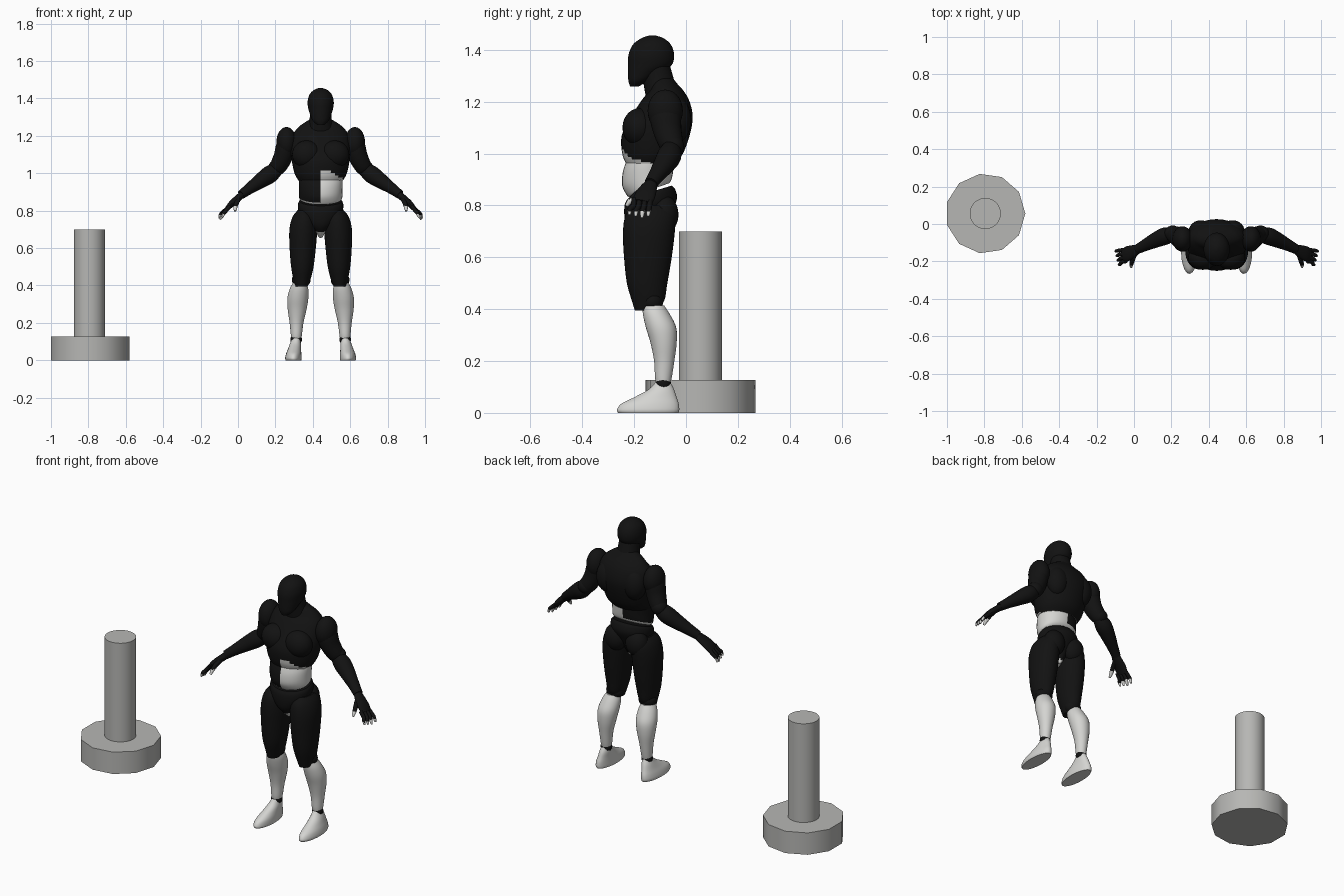
import bpy, bmesh, math
from mathutils import Vector

CX = 0.442  # lateral centre of the figure


def material(name, rgb):
    m = bpy.data.materials.new(name)
    m.diffuse_color = (*rgb, 1)
    return m


BLACK = material("black", (0.006, 0.006, 0.006))
LIGHT = material("light grey", (0.66, 0.66, 0.64))
STONE = material("stand grey", (0.47, 0.47, 0.455))


def finish(bm, name, mats, rule=None):
    bmesh.ops.recalc_face_normals(bm, faces=bm.faces)
    for f in bm.faces:
        if rule:
            c = f.calc_center_median()
            f.material_index = int(rule(c.x - CX, c.y, c.z))
    me = bpy.data.meshes.new(name)
    bm.to_mesh(me)
    bm.free()
    ob = bpy.data.objects.new(name, me)
    bpy.context.collection.objects.link(ob)
    for m in mats:
        me.materials.append(m)
    bpy.ops.object.select_all(action='DESELECT')
    ob.select_set(True)
    bpy.context.view_layer.objects.active = ob
    bpy.ops.object.shade_smooth_by_angle(angle=math.radians(40))
    return ob


def spline(pts, steps):
    """Catmull-Rom through rows of numbers."""
    out = []
    for i in range(len(pts) - 1):
        p0, p1, p2, p3 = (pts[max(i - 1, 0)], pts[i], pts[i + 1], pts[min(i + 2, len(pts) - 1)])
        for s in range(steps):
            t = s / steps
            out.append([0.5 * (2 * b + (c - a) * t + (2 * a - 5 * b + 4 * c - d) * t * t
                               + (3 * b - a - 3 * c + d) * t ** 3)
                        for a, b, c, d in zip(p0, p1, p2, p3)])
    return out + [list(pts[-1])]


def loft(name, rows, mats=(BLACK,), rule=None, sx=1, n=32, steps=4, upright=False, tilt=0, cx=CX):
    """Tube through rows of (x, y, z, radius_a, radius_b)."""
    rows = spline(rows, steps)
    pos = [Vector(r[:3]) for r in rows]
    bm = bmesh.new()
    rings = []
    for i, r in enumerate(rows):
        if upright:
            a, b = Vector((1, 0, 0)), Vector((0, 1, 0))
        else:
            t = (pos[min(i + 1, len(pos) - 1)] - pos[max(i - 1, 0)]).normalized()
            y = Vector((0, 1, 0))
            a = (y - t * y.dot(t)).normalized()
            b = t.cross(a)
        ring = []
        for k in range(n):
            g = 2 * math.pi * k / n
            p = pos[i] + a * max(r[3], .002) * math.cos(g) + b * max(r[4], .002) * math.sin(g)
            ring.append(bm.verts.new((cx + sx * p.x, p.y, p.z + tilt * (p.y + .15))))
        rings.append(ring)
    for r0, r1 in zip(rings, rings[1:]):
        for k in range(n):
            bm.faces.new((r0[k], r0[(k + 1) % n], r1[(k + 1) % n], r1[k]))
    bm.faces.new(rings[0])
    bm.faces.new(rings[-1])
    return finish(bm, name, mats, rule)


def stack(name, rows, **kw):
    """Upright loft from rows of (z, x, y_front, y_back, half_width)."""
    return loft(name, [(x, (f + b) / 2, z, w, (b - f) / 2) for z, x, f, b, w in rows],
                upright=True, **kw)


def ball(name, c, r, sx=1):
    bm = bmesh.new()
    bmesh.ops.create_uvsphere(bm, u_segments=24, v_segments=14, radius=1)
    for v in bm.verts:
        v.co = (CX + sx * (c[0] + v.co.x * r[0]), c[1] + v.co.y * r[1], c[2] + v.co.z * r[2])
    return finish(bm, name, (BLACK,))


# Display stand: eleven-sided base and round column
for nm, z0, z1, rad, sides in (("stand_base", 0, .127, .214, 11), ("stand_column", .127, .70, .083, 36)):
    loft(nm, [(0, .056, z0, rad, rad), (0, .056, z1, rad, rad)], mats=(STONE,), n=sides,
         steps=1, upright=True, cx=-.795)

# Head and neck
stack("head", [(1.258, 0, -.215, -.185, .018), (1.28, 0, -.222, -.145, .042), (1.31, 0, -.224, -.10, .055),
               (1.34, 0, -.224, -.056, .065), (1.38, 0, -.222, -.046, .070), (1.42, 0, -.205, -.058, .060),
               (1.445, 0, -.172, -.087, .036), (1.456, 0, -.14, -.12, .008)])
stack("neck", [(1.22, 0, -.155, -.03, .070), (1.28, 0, -.165, -.045, .060), (1.35, 0, -.17, -.065, .055)])

# Chest, with the rib arch light on one half
stack("chest", [(.962, 0, -.232, -.045, .120), (1.0, 0, -.246, -.012, .140), (1.07, 0, -.248, .014, .155),
                (1.14, 0, -.212, .026, .162), (1.20, 0, -.175, .014, .152), (1.24, 0, -.145, -.008, .125),
                (1.265, 0, -.135, -.03, .095), (1.29, 0, -.125, -.05, .055)],
      mats=(BLACK, LIGHT), rule=lambda x, y, z: x > 0 and y < -.13 and z < 1.03 - .5 * x)

# Abdomen: one light half and a light lower rim
stack("abdomen", [(.856, 0, -.22, -.065, .108), (.87, 0, -.23, -.055, .116), (.91, 0, -.246, -.048, .116),
                  (.96, 0, -.244, -.045, .117), (1.0, 0, -.23, -.05, .112)], tilt=.35,
      mats=(BLACK, LIGHT), rule=lambda x, y, z: x > 0 or z - .35 * (y + .15) < .868)

# Pelvis with a light patch underneath
stack("pelvis", [(.66, 0, -.17, -.11, .012), (.69, 0, -.195, -.09, .03), (.74, 0, -.228, -.06, .075),
                 (.79, 0, -.238, -.035, .115), (.83, 0, -.236, -.042, .121), (.848, 0, -.225, -.055, .114)],
      tilt=.3, mats=(BLACK, LIGHT), rule=lambda x, y, z: z < .69)

for sx, side in ((1, "left"), (-1, "right")):
    # Torso muscles
    ball("pectoral_" + side, (.075, -.18, 1.10), (.078, .065, .075), sx)
    ball("shoulder_blade_" + side, (.085, -.04, 1.13), (.065, .06, .09), sx)
    ball("buttock_" + side, (.068, -.085, .765), (.064, .056, .075), sx)

    # Arm
    ball("shoulder_" + side, (.183, -.08, 1.165), (.054, .068, .082), sx)
    loft("upper_arm_" + side, [(.178, -.08, 1.20, .045, .035), (.187, -.08, 1.15, .06, .050),
                               (.200, -.072, 1.09, .055, .051), (.230, -.056, 1.03, .045, .044),
                               (.245, -.055, 1.005, .03, .03)], sx=sx, n=24)
    ball("elbow_" + side, (.235, -.05, 1.03), (.045, .042, .042), sx)
    loft("forearm_" + side, [(.225, -.055, 1.03, .03, .035), (.27, -.063, .995, .046, .047),
                             (.32, -.083, .96, .042, .041), (.38, -.112, .918, .032, .030),
                             (.425, -.135, .885, .026, .024)], sx=sx, n=24)

    # Hand: palm, four fingers and a thumb with light tips
    loft("palm_" + side, [(.415, -.13, .89, .02, .018), (.44, -.143, .868, .032, .019),
                          (.475, -.158, .838, .040, .017), (.498, -.167, .812, .036, .013)], sx=sx, n=20)
    for i in range(4):
        y0, tip = -.137 - i * .021, Vector((.543 - .006 * i, -.146 - .024 * i, .752 + .006 * abs(i - 1)))
        loft("finger_%d_%s" % (i + 1, side),
             [(.485, y0, .825, .010, .011), (.517 - .003 * i, y0 - .004, .797, .0105, .011),
              (tip.x - .008, tip.y + .002, tip.z + .022, .0095, .0095), (*tip, .005, .005)],
             mats=(BLACK, LIGHT), rule=lambda x, y, z: z < .779, sx=sx, n=10)
    loft("thumb_" + side, [(.435, -.15, .87, .014, .014), (.448, -.188, .845, .013, .013),
                           (.456, -.215, .818, .011, .011), (.457, -.23, .798, .006, .006)],
         mats=(BLACK, LIGHT), rule=lambda x, y, z: z < .825, sx=sx, n=10)

    # Leg
    stack("thigh_" + side, [(.80, .09, -.20, -.07, .035), (.765, .089, -.232, -.042, .062),
                            (.70, .093, -.243, -.043, .074), (.60, .096, -.239, -.055, .070),
                            (.50, .098, -.228, -.072, .060), (.43, .100, -.208, -.085, .045),
                            (.395, .102, -.197, -.12, .032)], sx=sx)
    ball("knee_" + side, (.104, -.13, .43), (.050, .042, .044), sx)
    stack("shin_" + side, [(.415, .112, -.168, -.085, .036), (.38, .116, -.166, -.062, .050),
                           (.33, .122, -.155, -.038, .056), (.27, .126, -.137, -.036, .050),
                           (.20, .129, -.123, -.045, .037), (.13, .130, -.119, -.056, .029),
                           (.10, .131, -.11, -.065, .024)], mats=(LIGHT,), sx=sx)
    ball("ankle_" + side, (.131, -.088, .112), (.031, .030, .031), sx)
    stack("foot_" + side, [(0, .145, -.262, -.03, .042), (.012, .146, -.266, -.026, .044),
                           (.035, .144, -.25, -.028, .041), (.06, .140, -.20, -.036, .035),
                           (.09, .135, -.145, -.046, .029), (.118, .131, -.118, -.06, .022)],
          mats=(LIGHT,), sx=sx)
